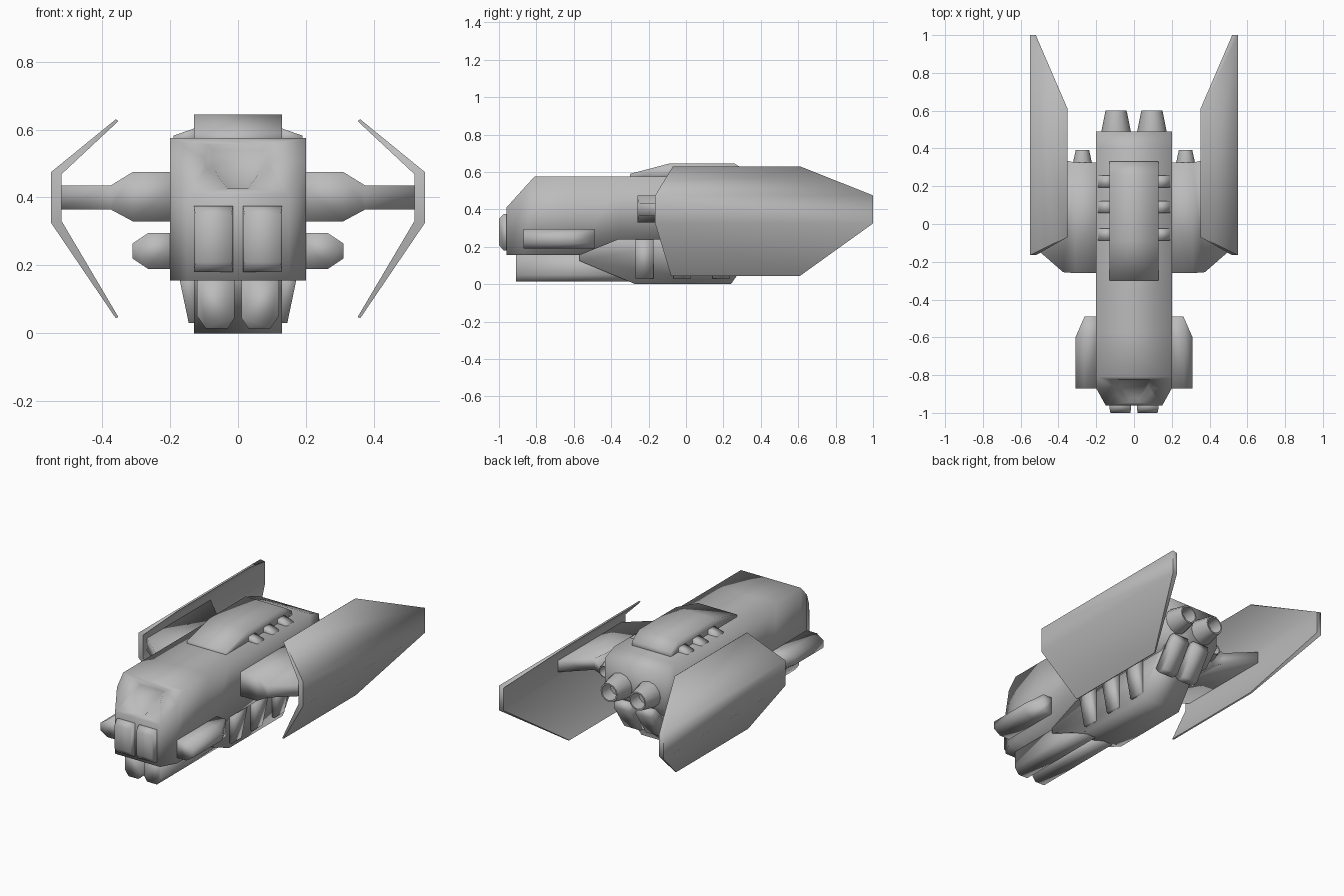
import bpy, bmesh, math

cube = bpy.data.objects.get("Cube")
if cube:
    bpy.data.objects.remove(cube, do_unlink=True)

GREY = (0.5, 0.5, 0.5, 1)
hull_grey = bpy.data.materials.new("hull_grey")
hull_grey.use_nodes = True
hull_grey.diffuse_color = GREY
bsdf = hull_grey.node_tree.nodes["Principled BSDF"]
bsdf.inputs["Base Color"].default_value = GREY
bsdf.inputs["Roughness"].default_value = 0.7


def loft(name, rings, mirror=False, angle=95):
    """Skin a closed solid over rings that have equal point counts."""
    bm = bmesh.new()
    rows = [[bm.verts.new(p) for p in ring] for ring in rings]
    n = len(rows[0])
    for a, b in zip(rows, rows[1:]):
        for i in range(n):
            j = (i + 1) % n
            bm.faces.new((a[i], a[j], b[j], b[i]))
    bm.faces.new(rows[0])
    bm.faces.new(rows[-1])
    bmesh.ops.recalc_face_normals(bm, faces=bm.faces)
    mesh = bpy.data.meshes.new(name)
    bm.to_mesh(mesh)
    bm.free()
    mesh.materials.append(hull_grey)
    obj = bpy.data.objects.new(name, mesh)
    bpy.context.collection.objects.link(obj)
    if mirror:
        obj.modifiers.new("mirror", "MIRROR")
    shade(obj, angle)
    return obj


def shade(obj, angle):
    bpy.ops.object.select_all(action="DESELECT")
    obj.select_set(True)
    bpy.context.view_layer.objects.active = obj
    bpy.ops.object.shade_smooth_by_angle(angle=math.radians(angle))


def rect_y(y, x0, x1, z0, z1):
    return [(x0, y, z0), (x1, y, z0), (x1, y, z1), (x0, y, z1)]


def rect_x(x, y0, y1, z0, z1):
    return [(x, y0, z0), (x, y1, z0), (x, y1, z1), (x, y0, z1)]


def circle_y(x, y, z, r, n=12):
    steps = [2 * math.pi * i / n for i in range(n)]
    return [(x + r * math.cos(t), y, z + r * math.sin(t)) for t in steps]


def both_sides(points):
    return points + [(-x, y, z) for x, y, z in reversed(points)]


# Main hull: y, half width, bottom, top
hull_sections = [
    (-0.96, 0.15, 0.155, 0.41), (-0.87, 0.2, 0.155, 0.51),
    (-0.81, 0.2, 0.155, 0.575), (-0.57, 0.2, 0.155, 0.575),
    (-0.36, 0.2, 0.24, 0.575), (0.40, 0.2, 0.24, 0.575),
    (0.49, 0.2, 0.33, 0.54)]
hull = loft("hull", [rect_y(y, -w, w, b, t) for y, w, b, t in hull_sections])

# Recessed cockpit window in the sloping nose
cutter = loft("window_cutter", [
    both_sides([(0.12, -0.84, 0.59), (0.12, -0.93, 0.48), (0.03, -0.975, 0.42)]),
    both_sides([(0.075, -0.82, 0.54), (0.075, -0.86, 0.49), (0.03, -0.925, 0.43)])])
cutter.hide_render = True
cut = hull.modifiers.new("window", "BOOLEAN")
cut.operation = "DIFFERENCE"
cut.object = cutter
bpy.context.view_layer.objects.active = hull
bpy.ops.object.modifier_apply(modifier=cut.name)
bpy.data.objects.remove(cutter, do_unlink=True)
shade(hull, 95)

# Roof hump with small side vents
loft("roof_hump", [rect_y(y, -0.13, 0.13, 0.55, t) for y, t in
                   [(-0.3, 0.59), (-0.09, 0.645), (0.26, 0.645), (0.33, 0.6)]])
for i, y in enumerate((-0.055, 0.09, 0.225)):
    loft(f"roof_vent_{i + 1}", [
        rect_x(0.11, y - 0.032, y + 0.032, 0.55, 0.61),
        rect_x(0.19, y - 0.032, y + 0.032, 0.55, 0.582)], True)

# Nose blocks
loft("nose_block", [
    rect_y(-0.94, 0.015, 0.13, 0.18, 0.375),
    rect_y(-0.975, 0.015, 0.13, 0.18, 0.375),
    rect_y(-1.0, 0.02, 0.125, 0.21, 0.35)], True)

# Lower front tubes
tube = [(0.01, 0.17), (0.01, 0.045), (0.03, 0.015),
        (0.095, 0.015), (0.12, 0.05), (0.12, 0.17)]
loft("lower_tube", [[(x, y, z) for x, z in tube] for y in (-0.91, -0.2)], True)

# Belly keel and its slanted ribs
keel = [(-0.57, 0.25), (-0.57, 0.125), (-0.27, 0), (0.24, 0), (0.45, 0.3), (0.4, 0.3)]
loft("belly_keel", [[(x, y, z) for y, z in keel] for x in (-0.13, 0.13)])
for i, y in enumerate((-0.222, -0.02, 0.188)):
    loft(f"belly_rib_{i + 1}", [
        [(0.1, y + d, 0.03), (0.145, y + d, 0.03), (0.19, y + d, 0.245), (0.1, y + d, 0.245)]
        for d in (-0.047, 0.047)], True)

# Slanted blocks below the tail
rear_block = [(0.34, 0.15), (0.37, 0.11), (0.41, 0.12), (0.51, 0.27), (0.5, 0.31), (0.45, 0.31)]
loft("rear_block", [[(x, y, z) for y, z in rear_block] for x in (0.02, 0.125)], True)

# Side pods
pod = [(0.18, 0.19), (0.265, 0.19), (0.31, 0.22),
       (0.31, 0.265), (0.265, 0.295), (0.18, 0.295)]
loft("side_pod", [[(min(x, w), y, z) for x, z in pod] for y, w in
                  [(-0.87, 0.31), (-0.6, 0.31), (-0.49, 0.262)]], True)

# Wing struts
loft("wing_strut", [
    rect_x(0.15, -0.26, 0.325, 0.33, 0.475), rect_x(0.31, -0.26, 0.325, 0.33, 0.475),
    rect_x(0.375, -0.255, 0.34, 0.365, 0.435), rect_x(0.53, -0.12, 0.49, 0.365, 0.435)], True)

# Folded wing panels: outer x, z, inner x, z, front y, rear y
wing_rows = [
    (0.36, 0.63, 0.352, 0.625, -0.07, 0.61), (0.55, 0.475, 0.52, 0.468, -0.165, 1.0),
    (0.55, 0.325, 0.52, 0.332, -0.165, 1.0), (0.36, 0.045, 0.352, 0.048, -0.08, 0.61)]
loft("wing_panel", [
    [(xo, f, zo), (xo, r, zo), (xi, r, zi), (xi, f, zi)]
    for xo, zo, xi, zi, f, r in wing_rows], True, 75)


# Hollow exhaust nozzles
def nozzle(name, x, y, r, length, tip):
    stages = [(y - 0.04, r), (y, r), (y + length, tip),
              (y + length, tip * 0.85), (y + length * 0.3, tip * 0.8)]
    loft(name, [circle_y(x, yy, 0.4, rr) for yy, rr in stages], True, 60)


nozzle("main_nozzle", 0.095, 0.49, 0.078, 0.11, 0.056)
nozzle("strut_nozzle", 0.273, 0.325, 0.05, 0.068, 0.035)
